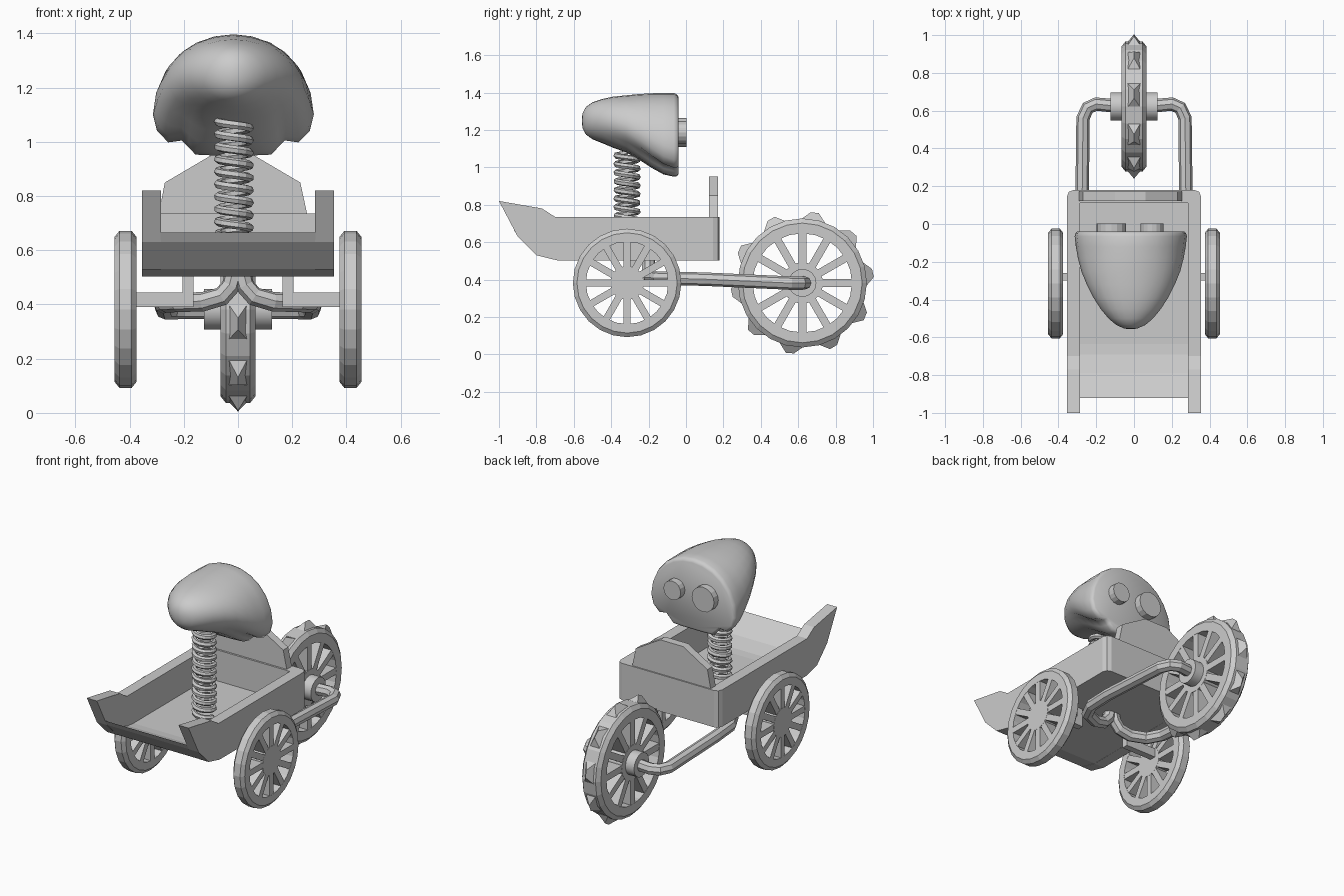
import bpy, bmesh
from math import sin, cos, pi, radians
from mathutils import Vector, Matrix

if "Cube" in bpy.data.objects:
    bpy.data.objects.remove(bpy.data.objects["Cube"])


def finish(name, bm, smooth=None):
    bmesh.ops.recalc_face_normals(bm, faces=bm.faces)
    me = bpy.data.meshes.new(name)
    bm.to_mesh(me)
    bm.free()
    ob = bpy.data.objects.new(name, me)
    bpy.context.collection.objects.link(ob)
    if smooth:
        bpy.ops.object.select_all(action='DESELECT')
        ob.select_set(True)
        bpy.context.view_layer.objects.active = ob
        bpy.ops.object.shade_smooth_by_angle(angle=radians(smooth))
    return ob


def bridge(bm, rings, closed=False):
    """Skin a list of vertex rings, capping the ends unless closed."""
    n = len(rings[0])
    pairs = list(zip(rings, rings[1:])) + ([(rings[-1], rings[0])] if closed else [])
    for a, b in pairs:
        for i in range(n):
            j = (i + 1) % n
            bm.faces.new((a[i], a[j], b[j], b[i]))
    if not closed:
        bm.faces.new(rings[0])
        bm.faces.new(rings[-1])


def prism(name, pts, axis, a, b):
    """Extrude a 2D outline along an axis from a to b."""
    bm = bmesh.new()
    rings = []
    for d in (a, b):
        ring = []
        for p in pts:
            co = list(p)
            co.insert(axis, d)
            ring.append(bm.verts.new(co))
        rings.append(ring)
    bridge(bm, rings)
    return finish(name, bm)


def lathe_x(bm, profile, c, seg, closed=True):
    """Spin a (radius, x) profile about the x axis through c."""
    rings = [[bm.verts.new((c[0] + x, c[1] + r * cos(2 * pi * i / seg), c[2] + r * sin(2 * pi * i / seg)))
              for i in range(seg)] for r, x in profile]
    bridge(bm, rings, closed)


def box(bm, lo, hi, mat=Matrix()):
    lo, hi = Vector(lo), Vector(hi)
    m = mat @ Matrix.Translation((lo + hi) / 2) @ Matrix.Diagonal((*(hi - lo), 1))
    bmesh.ops.create_cube(bm, size=1, matrix=m)


def wheel(name, c, ro, ri, hub, w, bevel, spoke):
    bm = bmesh.new()
    lathe_x(bm, [(ri, -w), (ro - bevel, -w), (ro, -w + bevel * .8), (ro, w - bevel * .8),
                 (ro - bevel, w), (ri, w)], c, 24)
    lathe_x(bm, [(hub, -w), (hub, w)], c, 24, False)
    for k in range(12):
        m = Matrix.Translation(c) @ Matrix.Rotation(k * pi / 6, 4, 'X')
        box(bm, (-w * .98, hub * .95, -spoke / 2), (w * .98, ri + .005, spoke / 2), m)
    return finish(name, bm)


def tube(name, pts, r, res, smooth=None):
    cu = bpy.data.curves.new(name, 'CURVE')
    cu.dimensions = '3D'
    cu.bevel_depth, cu.bevel_resolution, cu.use_fill_caps = r, res, True
    sp = cu.splines.new('POLY')
    sp.points.add(len(pts) - 1)
    for p, co in zip(sp.points, pts):
        p.co = (*co, 1)
    sp.use_smooth = False
    ob = bpy.data.objects.new(name, cu)
    bpy.context.collection.objects.link(ob)
    bpy.ops.object.select_all(action='DESELECT')
    ob.select_set(True)
    bpy.context.view_layer.objects.active = ob
    bpy.ops.object.convert(target='MESH')


# Cart body: side walls, floor, back wall, back panel
wall = [(-1, .82), (-.77, .78), (-.70, .735), (.11, .735), (.11, .503), (-.69, .503), (-.80, .53), (-.90, .63)]
floor = [(-.92, .665), (-.79, .575), (-.69, .545), (-.635, .54), (.115, .54),
         (.115, .504), (-.69, .504), (-.80, .531), (-.90, .631)]
prism("left_wall", wall, 0, -.355, -.285)
prism("right_wall", wall, 0, .285, .355)
prism("cart_floor", floor, 0, -.286, .286)
prism("back_wall", [(-.355, .11), (-.355, .145), (-.345, .17), (-.32, .18),
                    (.32, .18), (.345, .17), (.355, .145), (.355, .11)], 2, .503, .735)
prism("back_panel", [(-.295, .72), (-.27, .85), (-.1, .95), (.06, .95), (.23, .85), (.258, .72)], 1, .122, .172)

# Wheels
BIG = Vector((0, .622, .382))
wheel("drive_wheel", BIG, .345, .265, .11, .065, .025, .042)
for s, side in ((-1, "left"), (1, "right")):
    wheel(side + "_wheel", Vector((s * .415, -.315, .382)), .29, .22, .09, .04, .022, .038)

# Drive wheel hub and teeth
bm = bmesh.new()
lathe_x(bm, [(.075, -.125), (.075, .125)], BIG, 16, False)
finish("drive_hub", bm, 40)
bm = bmesh.new()
for k in range(10):
    m = Matrix.Translation(BIG) @ Matrix.Rotation(radians(8 + 36 * k), 4, 'X')
    v = [bm.verts.new(m @ Vector(p)) for p in
         ((-.038, .33, -.07), (.038, .33, -.07), (.038, .33, .07), (-.038, .33, .07), (0, .383, -.022), (0, .379, .022))]
    for f in ((0, 1, 2, 3), (0, 1, 4), (2, 3, 5), (1, 2, 5, 4), (3, 0, 4, 5)):
        bm.faces.new([v[i] for i in f])
finish("wheel_teeth", bm)

# Fork arms, side axles and brackets
for s, side in ((-1, "left"), (1, "right")):
    tube(side + "_fork_arm", [(s * x, y, z) for x, y, z in
         ((.10, .625, .382), (.20, .635, .382), (.245, .615, .381), (.27, .56, .381), (.275, .10, .402), (.265, -.06, .406),
          (.22, -.15, .408), (.13, -.19, .41), (.06, -.20, .43), (.025, -.20, .47), (.015, -.20, .51))], .036, 2)
    bm = bmesh.new()
    for a, b, z0, z1 in ((.165, .205, .39, .51), (.20, .385, .39, .445)):
        xs = sorted((s * a, s * b))
        box(bm, (xs[0], -.30, z0), (xs[1], -.26, z1))
    finish(side + "_axle", bm)

# Spring neck
turns, per = 11.5, 14
tube("neck_spring", [(-.015 + .058 * cos(-2 * pi * i / per), -.315 + .058 * sin(-2 * pi * i / per),
                      .545 + .53 * i / (turns * per)) for i in range(int(turns * per) + 1)], .016, 1)

# Head: loft from the flat face to the rounded nose
half = [(0, .95), (.075, .95), (.14, .953), (.165, .98), (.19, 1.005), (.24, .998), (.282, 1.04), (.297, 1.10),
        (.285, 1.18), (.25, 1.26), (.20, 1.32), (.14, 1.362), (.07, 1.387), (0, 1.395)]
outline = half + [(-x, z) for x, z in half[-2:0:-1]]
# y, width scale, bottom, top, blend towards an ellipse
sections = [(-.04, .95, .965, 1.375, 0), (-.048, .985, .953, 1.39, 0), (-.065, 1, .95, 1.397, 0),
            (-.12, .98, .962, 1.397, .1), (-.18, .945, .995, 1.396, .25), (-.25, .885, 1.04, 1.392, .45),
            (-.32, .79, 1.08, 1.385, .7), (-.39, .67, 1.105, 1.378, .9), (-.45, .54, 1.13, 1.365, 1),
            (-.50, .40, 1.15, 1.348, 1), (-.535, .26, 1.175, 1.323, 1), (-.553, .12, 1.21, 1.29, 1),
            (-.557, .03, 1.24, 1.26, 1)]
bm = bmesh.new()
rings = []
n = len(outline)
for y, w, z0, z1, e in sections:
    ring = []
    for i, (x, z) in enumerate(outline):
        t = 2 * pi * i / n
        u = (x / .297) * (1 - e) + sin(t) * e
        h = ((z - .95) / .445) * (1 - e) + (.5 - .5 * cos(t)) * e
        ring.append(bm.verts.new((-.017 + .297 * w * u, y, z0 + (z1 - z0) * h)))
    rings.append(ring)
bridge(bm, rings)
finish("head", bm, 50)

# Eyes
for name, x, r in (("large_eye", -.12, .078), ("small_eye", .095, .06)):
    prism(name, [(x + r * cos(2 * pi * i / 16), 1.187 + r * sin(2 * pi * i / 16)) for i in range(16)], 1, -.06, .003)
